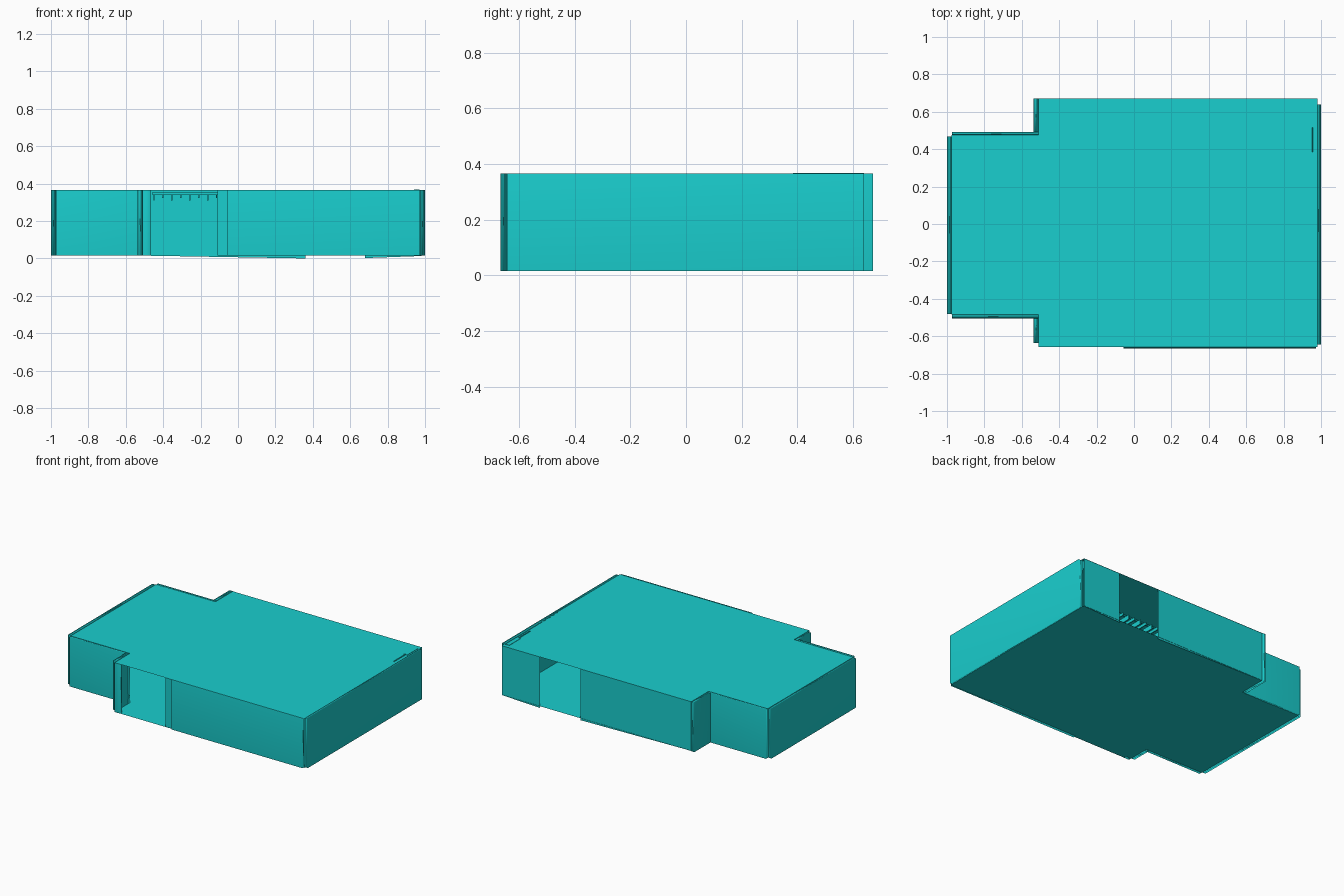
import bpy, bmesh

if "Cube" in bpy.data.objects:
    bpy.data.objects.remove(bpy.data.objects["Cube"])

FLOOR, TOP = 0.015, 0.365

teal = bpy.data.materials.new("teal")
teal.diffuse_color = (0.01, 0.62, 0.62, 1)
teal.use_nodes = True
teal.node_tree.nodes["Principled BSDF"].inputs["Base Color"].default_value = teal.diffuse_color


def add(name, verts, faces):
    me = bpy.data.meshes.new(name)
    me.from_pydata(verts, [], faces)
    me.materials.append(teal)
    ob = bpy.data.objects.new(name, me)
    bpy.context.collection.objects.link(ob)
    return ob


def box(name, x0, x1, y0, y1, z0=FLOOR, z1=TOP, soft=True):
    bm = bmesh.new()
    bmesh.ops.create_cube(bm, size=1)
    for v in bm.verts:
        v.co.x = x0 if v.co.x < 0 else x1
        v.co.y = y0 if v.co.y < 0 else y1
        v.co.z = z0 if v.co.z < 0 else z1
    ob = add(name, [], [])
    bm.to_mesh(ob.data)
    bm.free()
    # thin walls are smooth shaded, with the large faces dominating the normals
    if soft:
        for p in ob.data.polygons:
            p.use_smooth = True
        mod = ob.modifiers.new("area_normals", 'WEIGHTED_NORMAL')
        mod.mode = 'FACE_AREA'
        mod.weight = 50
    return ob


# Floor and ceiling share the room outline
outline = [(-0.975, -0.485), (-0.51, -0.485), (-0.51, -0.657), (0.98, -0.657),
           (0.98, 0.67), (-0.51, 0.67), (-0.51, 0.475), (-0.975, 0.475)]
n = len(outline)
add("floor", [(x, y, FLOOR) for x, y in outline], [tuple(reversed(range(n)))])
add("ceiling", [(x, y, TOP) for x, y in outline], [tuple(range(n))])

# Thin boxed walls
box("left_wall", -1.0, -0.973, -0.48, 0.467)
box("right_wall", 0.972, 1.0, -0.643, 0.64)
box("front_left_wall", -0.973, -0.51, -0.505, -0.483)
box("back_left_wall", -0.973, -0.51, 0.47, 0.492)
box("front_step_wall", -0.537, -0.51, -0.635, -0.483)
box("back_step_wall", -0.537, -0.51, 0.492, 0.672)
box("front_wall", -0.055, 0.972, -0.666, -0.645)
box("front_corner_post", -0.51, -0.465, -0.658, -0.637)

# Flat wall panels: strip beside the front opening, back wall either side of its opening
def panel(name, x0, x1, y, zl=FLOOR, zr=FLOOR):
    add(name, [(x0, y, zl), (x1, y, zr), (x1, y, TOP), (x0, y, TOP)], [(0, 1, 2, 3)])


panel("front_jamb_panel", -0.11, -0.055, -0.655)
panel("back_wall_long", -0.51, 0.36, 0.668, FLOOR, 0.0)
panel("back_wall_short", 0.68, 0.98, 0.668, 0.002, 0.013)

# Hanging ceiling baffles
box("baffle_rail", -0.46, 0.40, 0.29, 0.30, 0.343, 0.352, False)
for i in range(18):
    x = -0.45 + i * 0.048
    drop = 0.31 if i % 2 == 0 else 0.322
    box("ceiling_baffle", x - 0.003, x + 0.003, 0.10, 0.33, drop, 0.343, False)

# Small leaning trim at the rear right corner
add("corner_trim", [(0.94, 0.515, 0.368), (0.94, 0.64, 0.368),
                    (0.97, 0.64, 0.27), (0.97, 0.515, 0.27),
                    (0.97, 0.515, 0.368), (0.97, 0.64, 0.368)],
    [(0, 1, 2, 3), (0, 4, 5, 1), (3, 2, 5, 4), (0, 3, 4), (1, 5, 2)])
box("corner_trim_strip", 0.952, 0.958, 0.385, 0.52, 0.30, 0.368)
